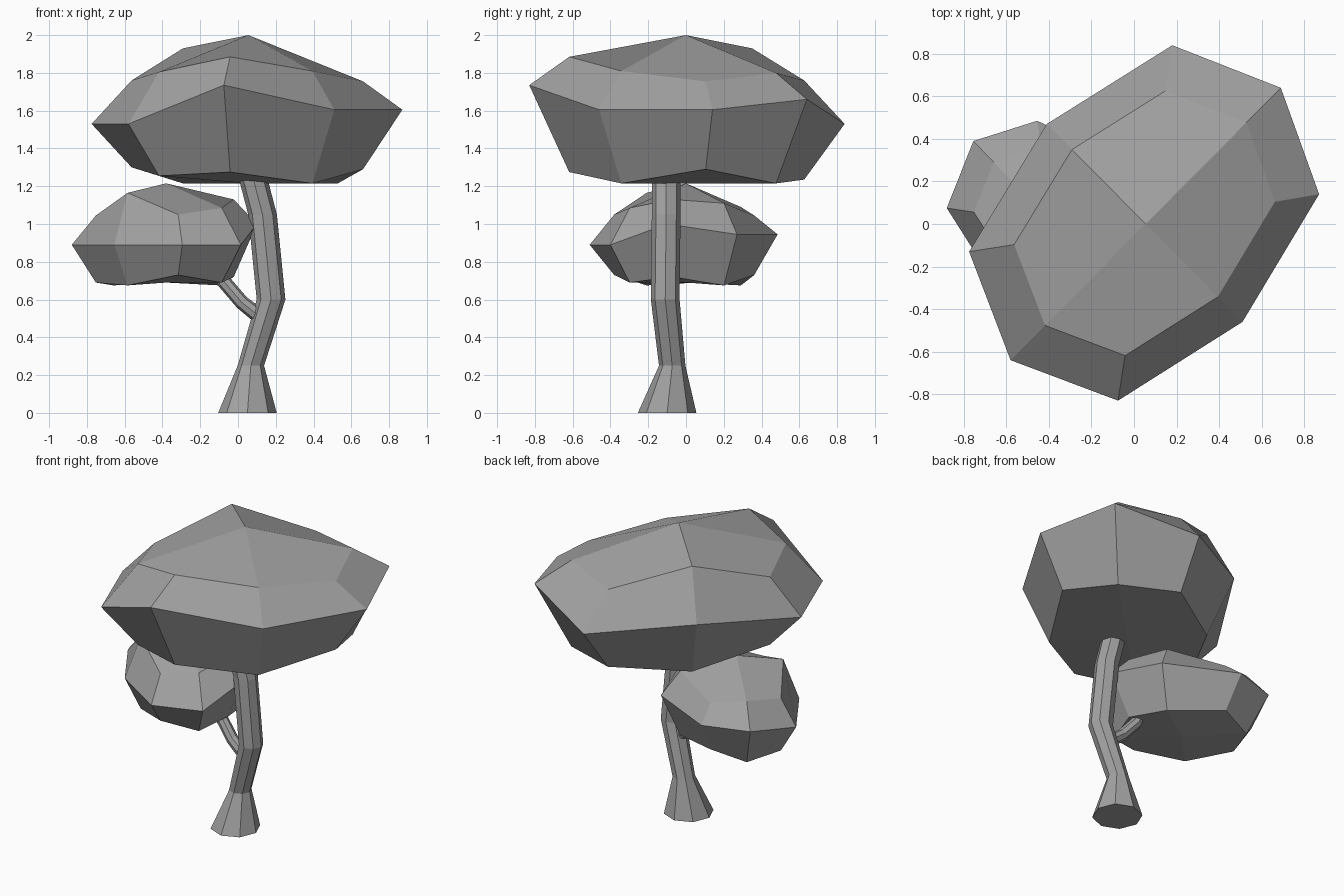
import bpy, bmesh
from math import cos, sin, tau
from mathutils import Vector

cube = bpy.data.objects.get("Cube")
if cube:
    bpy.data.objects.remove(cube, do_unlink=True)

# Single matte grey for the whole tree
grey = bpy.data.materials.new("plain_grey")
grey.use_nodes = True
colour = (0.36, 0.36, 0.36, 1)
grey.diffuse_color = colour
grey.node_tree.nodes["Principled BSDF"].inputs["Base Color"].default_value = colour


def finish(bm, name):
    """Turn a bmesh into a flat-shaded object."""
    bmesh.ops.recalc_face_normals(bm, faces=bm.faces[:])
    mesh = bpy.data.meshes.new(name)
    bm.to_mesh(mesh)
    bm.free()
    mesh.materials.append(grey)
    obj = bpy.data.objects.new(name, mesh)
    bpy.context.collection.objects.link(obj)
    return obj


def foliage(name, centre, top, bottom, rim, shrink=0.745):
    """Faceted blob: each rim entry is x, y, rim z, shoulder z, underside z."""
    bm = bmesh.new()
    cx, cy = centre
    middle, upper, lower = [], [], []
    for x, y, z, high, low in rim:
        ix, iy = cx + (x - cx) * shrink, cy + (y - cy) * shrink
        middle.append(bm.verts.new((x, y, z)))
        upper.append(bm.verts.new((ix, iy, high)))
        lower.append(bm.verts.new((ix, iy, low)))
    count = len(rim)
    # Side bands
    for a, b in ((lower, middle), (middle, upper)):
        for i in range(count):
            j = (i + 1) % count
            bm.faces.new((a[i], a[j], b[j], b[i]))
    # Four-quad caps meeting at a centre point
    for ring, z in ((upper, top), (lower, bottom)):
        tip = bm.verts.new((cx, cy, z))
        for i in range(0, count, 2):
            bm.faces.new((tip, ring[i], ring[i + 1], ring[(i + 2) % count]))
    return finish(bm, name)


def limb(name, path, level=False, sides=8):
    """Tapered tube through (x, y, z, radius) points; level keeps rings horizontal."""
    bm = bmesh.new()
    points = [Vector(p[:3]) for p in path]
    rings = []
    for i, point in enumerate(points):
        along = points[min(i + 1, len(points) - 1)] - points[max(i - 1, 0)]
        if level:
            along = Vector((0, 0, 1))
        side = Vector((0, 1, 0)).cross(along).normalized()
        other = along.cross(side).normalized()
        radius = path[i][3]
        rings.append([bm.verts.new(point + radius * (side * cos(tau * k / sides)
                                                     + other * sin(tau * k / sides)))
                      for k in range(sides)])
    for a, b in zip(rings, rings[1:]):
        for k in range(sides):
            j = (k + 1) % sides
            bm.faces.new((a[k], a[j], b[j], b[k]))
    bm.faces.new(rings[0])
    bm.faces.new(rings[-1])
    return finish(bm, name)


# Crooked trunk with a flared foot
limb("trunk", [(0.05, -0.1, 0, 0.155), (0.068, -0.073, 0.25, 0.07),
               (0.175, -0.11, 0.6, 0.076), (0.13, -0.105, 1.05, 0.076),
               (0.07, -0.105, 1.28, 0.076)], level=True)

# Side branch holding up the small foliage
limb("side_branch", [(0.14, -0.1, 0.49, 0.042), (0.02, -0.09, 0.585, 0.038),
                     (-0.07, -0.07, 0.69, 0.038), (-0.11, -0.06, 0.78, 0.036)])

# Large crown
foliage("large_foliage", (0.055, 0), 2, 1.215, [
    (0.51, -0.46, 1.605, 1.81, 1.215), (0.87, 0.14, 1.605, 1.755, 1.29),
    (0.69, 0.64, 1.66, 1.8, 1.215), (0.18, 0.84, 1.53, 1.76, 1.235),
    (-0.41, 0.47, 1.61, 1.93, 1.215), (-0.775, -0.13, 1.53, 1.76, 1.3),
    (-0.58, -0.64, 1.53, 1.805, 1.255), (-0.075, -0.83, 1.735, 1.885, 1.275)])

# Small crown on the branch
foliage("small_foliage", (-0.38, 0), 1.215, 0.69, [
    (0.015, -0.4, 0.89, 1.085, 0.69), (0.1, -0.1, 1, 1.13, 0.72),
    (0, 0.27, 0.945, 1.11, 0.675), (-0.455, 0.485, 0.945, 1.045, 0.73),
    (-0.755, 0.39, 0.945, 1.09, 0.675), (-0.88, 0.075, 0.89, 1.045, 0.69),
    (-0.655, -0.28, 0.89, 1.165, 0.675), (-0.295, -0.51, 0.89, 1.05, 0.73)])
